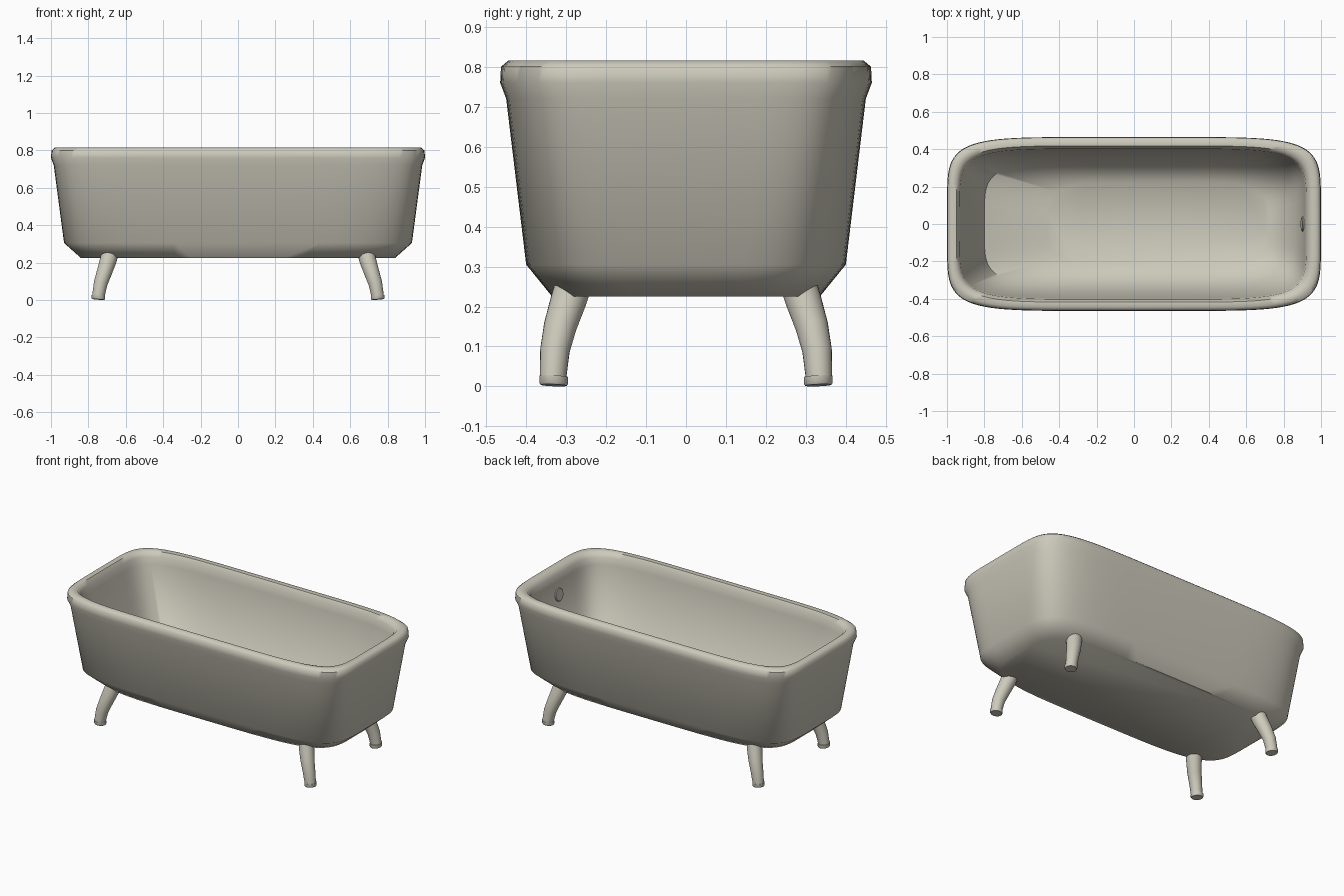
import bpy, bmesh, math
from mathutils import Vector

if "Cube" in bpy.data.objects:
    bpy.data.objects.remove(bpy.data.objects["Cube"])

enamel = bpy.data.materials.new("warm grey enamel")
enamel.diffuse_color = (0.61, 0.59, 0.50, 1)
enamel.use_nodes = True
enamel.node_tree.nodes["Principled BSDF"].inputs["Base Color"].default_value = enamel.diffuse_color


def finish(name, bm, angle=40):
    bmesh.ops.recalc_face_normals(bm, faces=bm.faces)
    me = bpy.data.meshes.new(name)
    bm.to_mesh(me)
    bm.free()
    ob = bpy.data.objects.new(name, me)
    bpy.context.collection.objects.link(ob)
    me.materials.append(enamel)
    bpy.ops.object.select_all(action='DESELECT')
    bpy.context.view_layer.objects.active = ob
    ob.select_set(True)
    bpy.ops.object.shade_smooth_by_angle(angle=math.radians(angle))
    return ob


def loft(name, rings, angle=40):
    # skin a list of point rings and cap both ends
    bm = bmesh.new()
    loops = [[bm.verts.new(p) for p in r] for r in rings]
    n = len(loops[0])
    for a, b in zip(loops, loops[1:]):
        for i in range(n):
            j = (i + 1) % n
            bm.faces.new((a[i], a[j], b[j], b[i]))
    bm.faces.new(loops[0])
    bm.faces.new(loops[-1])
    return finish(name, bm, angle)


def rounded_ring(x0, x1, hy, z, power, n=96):
    # superellipse outline
    cx, hx, pts = (x0 + x1) / 2, (x1 - x0) / 2, []
    for i in range(n):
        t = 2 * math.pi * i / n
        c, s = math.cos(t), math.sin(t)
        pts.append((cx + hx * math.copysign(abs(c) ** (2 / power), c),
                    hy * math.copysign(abs(s) ** (2 / power), s), z))
    return pts


# tub shell: up the outside, over the rolled rim, down the inside
loft("tub_shell", [rounded_ring(*r) for r in [
    (-0.84, 0.84, 0.335, 0.225, 4.5),
    (-0.93, 0.93, 0.40, 0.305, 5.5),
    (-0.985, 0.985, 0.45, 0.72, 6),
    (-1.0, 1.0, 0.465, 0.76, 6),
    (-0.997, 0.997, 0.463, 0.80, 6),
    (-0.98, 0.98, 0.445, 0.815, 6),
    (-0.95, 0.945, 0.418, 0.812, 6),
    (-0.932, 0.922, 0.402, 0.785, 6),
    (-0.925, 0.915, 0.397, 0.74, 6),
    (-0.80, 0.86, 0.335, 0.37, 5),
    (-0.46, 0.72, 0.23, 0.27, 4),
]], 50)


def tube_ring(c, d, r, n=24):
    q = Vector((0, 0, 1)).rotation_difference(Vector(d).normalized())
    return [Vector(c) + q @ Vector((r * math.cos(2 * math.pi * i / n),
                                    r * math.sin(2 * math.pi * i / n), 0)) for i in range(n)]


# four splayed legs with small foot collars
path = [((0.683, 0.280, 0.26), 0.046), ((0.693, 0.294, 0.215), 0.045),
        ((0.714, 0.315, 0.15), 0.041), ((0.734, 0.328, 0.09), 0.037),
        ((0.747, 0.333, 0.02), 0.033)]
for sx, xn in ((-1, "left"), (1, "right")):
    for sy, yn in ((-1, "front"), (1, "back")):
        pts = [Vector((p[0] * sx, p[1] * sy, p[2])) for p, r in path]
        rings = []
        for i, p in enumerate(pts):
            d = pts[max(i - 1, 0)] - pts[min(i + 1, len(pts) - 1)]
            rings.append(tube_ring(p, d, path[i][1]))
        loft(f"{yn}_{xn}_leg", rings)
        tilt = (-0.08 * sx, -0.04 * sy, 1)
        foot = [tube_ring((0.747 * sx, 0.331 * sy, z), tilt, r)
                for z, r in ((0.003, 0.033), (0.008, 0.036), (0.025, 0.036))]
        loft(f"{yn}_{xn}_foot", foot)

# overflow plate on the inner end wall
axis = Vector((-1, 0, 0.15)).normalized()
base = Vector((0.912, 0, 0.66))
loft("overflow_plate", [tube_ring(base + axis * h, axis, r)
                        for h, r in ((-0.012, 0.04), (0.012, 0.04), (0.016, 0.036))])
